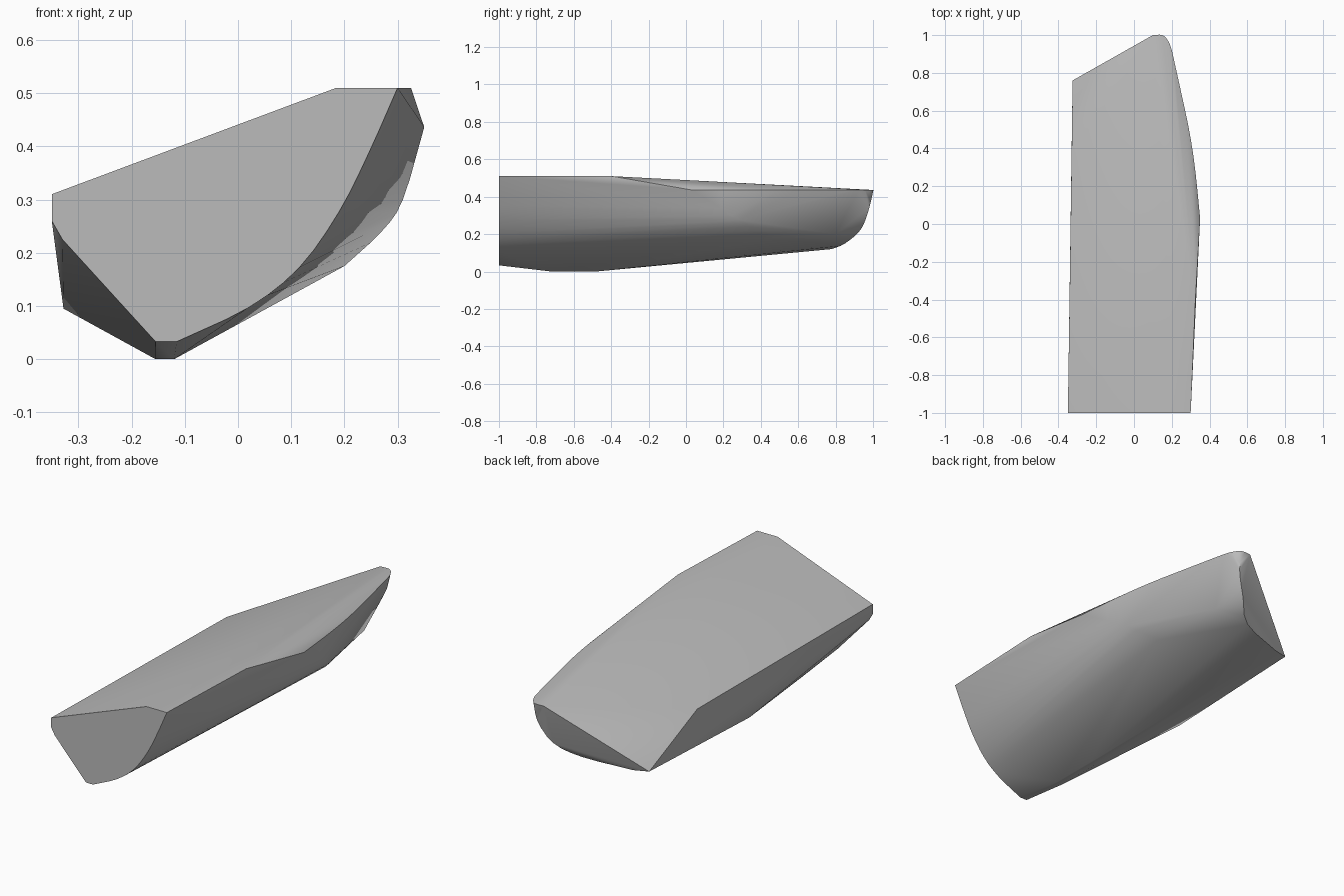
import bpy
import bmesh
import math
from mathutils import Vector

cube = bpy.data.objects.get("Cube")
if cube:
    bpy.data.objects.remove(cube, do_unlink=True)


def smooth_path(points, steps=3):
    """Points along a smooth curve through the given points."""
    pts = [Vector(p) for p in points]
    pts = [2 * pts[0] - pts[1]] + pts + [2 * pts[-1] - pts[-2]]
    path = []
    for a, b, c, d in zip(pts, pts[1:], pts[2:], pts[3:]):
        for i in range(steps):
            t = i / steps
            path.append(0.5 * (2 * b + (c - a) * t
                               + (2 * a - 5 * b + 4 * c - d) * t ** 2
                               + (3 * b - a - 3 * c + d) * t ** 3))
    path.append(pts[-2])
    return path


FRONT = -1.0

# Flat front end: straight deck and side, curved bilge
front_corners = [(-.35, FRONT, .31), (.185, FRONT, .51), (-.155, FRONT, .033),
                 (-.33, FRONT, .225), (-.35, FRONT, .26)]
front_bilge = smooth_path([(x, FRONT, z) for x, z in (
    (.30, .51), (.247, .39), (.19, .277), (.115, .172), (.02, .097), (-.115, .033))])

# Flat keel strip
keel = [(x, y, 0) for x in (-.155, -.12) for y in (-.72, -.48)]

# Raised deck, straight side wall and its slanted rear corner
deck = [(.185, -.4, .51), (.325, -.4, .51)]
side_wall = [(-.33, .38, .30), (-.325, .76, .125), (-.328, -.04, .095)]

# Level sheer edge curving round to the stern tip
sheer = smooth_path([(x, y, .436) for x, y in (
    (.35, .03), (.326, .27), (.302, .44), (.271, .6), (.226, .8),
    (.2, .92), (.18, .97), (.15, 1), (.1, 1))])

# Rounded stern below the tip, and the turn of the bilge amidships
stern = smooth_path([(.15, 1, .436), (.15, .98, .34), (.09, .935, .225),
                     (-.01, .85, .15), (-.25, .78, .12)])
bilge = smooth_path([(.35, .03, .436), (.31, .25, .30), (.27, .34, .24),
                     (.2, .42, .175)])
quarter = [(.15, .8, .2)]

# Wrap all the outlines in one tight convex skin
bm = bmesh.new()
for group in (front_corners, front_bilge, keel, deck, side_wall,
              sheer, stern, bilge, quarter):
    for point in group:
        bm.verts.new(point)
bmesh.ops.remove_doubles(bm, verts=bm.verts[:], dist=0.002)
hull = bmesh.ops.convex_hull(bm, input=bm.verts[:])
loose = {g for g in hull["geom_interior"] + hull["geom_unused"]
         if isinstance(g, bmesh.types.BMVert)}
bmesh.ops.delete(bm, geom=list(loose), context="VERTS")
bmesh.ops.dissolve_limit(bm, angle_limit=math.radians(0.5),
                         verts=bm.verts[:], edges=bm.edges[:])
bmesh.ops.recalc_face_normals(bm, faces=bm.faces[:])

mesh = bpy.data.meshes.new("hull_section")
bm.to_mesh(mesh)
bm.free()
body = bpy.data.objects.new("hull_section", mesh)
bpy.context.collection.objects.link(body)

# Plain grey material
grey = bpy.data.materials.new("plain_grey")
grey.use_nodes = True
colour = (.5, .5, .5, 1)
grey.diffuse_color = colour
grey.node_tree.nodes["Principled BSDF"].inputs["Base Color"].default_value = colour
mesh.materials.append(grey)

bpy.ops.object.select_all(action="DESELECT")
body.select_set(True)
bpy.context.view_layer.objects.active = body
bpy.ops.object.shade_smooth_by_angle(angle=math.radians(30))
